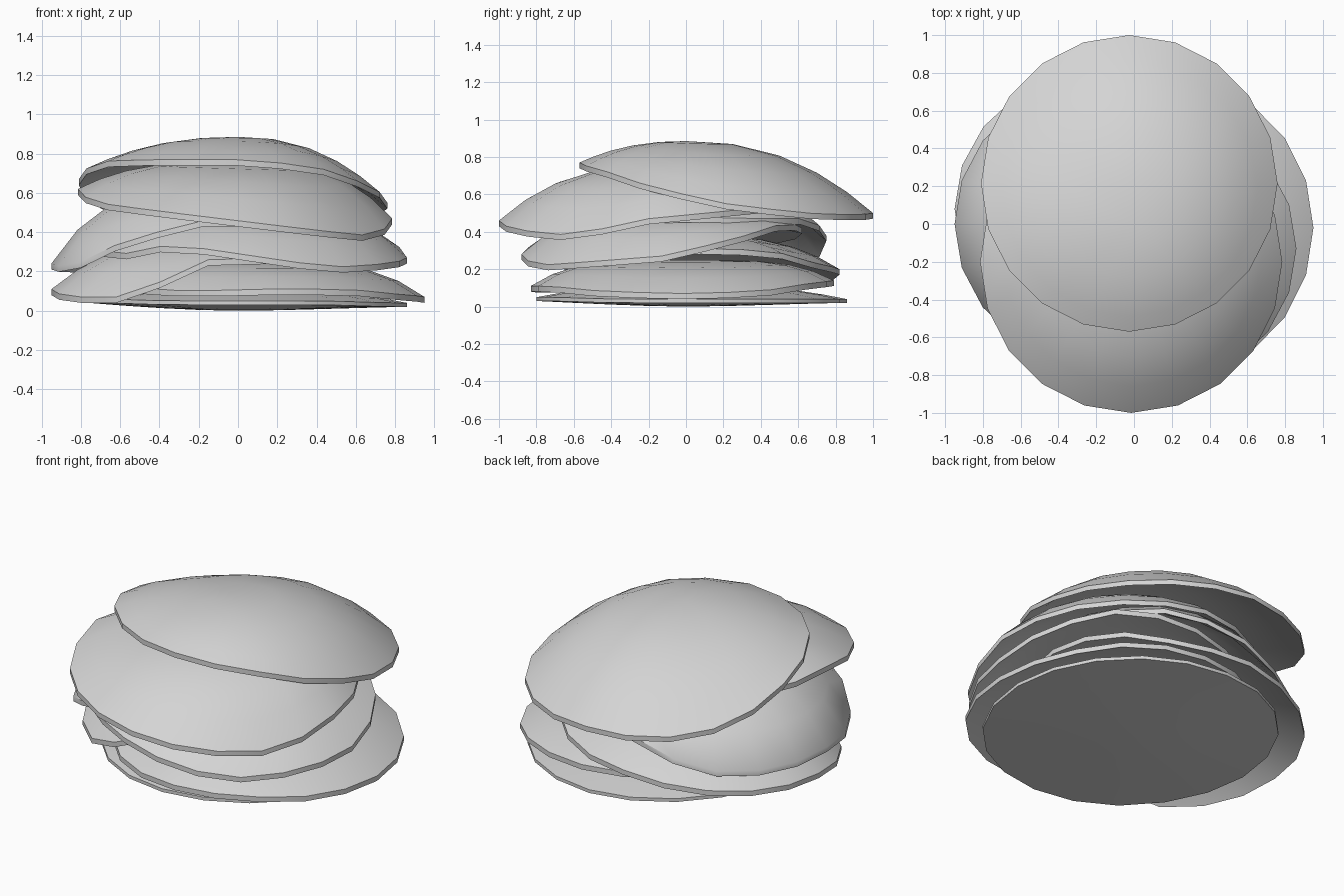
import bpy, bmesh, math

cube = bpy.data.objects.get("Cube")
if cube:
    bpy.data.objects.remove(cube)

SIDES = 20
RINGS = (0.25, 0.5, 0.7, 0.86, 1.0)

# One plain grey for the whole pile
grey = bpy.data.materials.new("light_grey")
grey.use_nodes = True
colour = (0.66, 0.66, 0.66, 1)
grey.diffuse_color = colour
grey.node_tree.nodes["Principled BSDF"].inputs["Base Color"].default_value = colour


def rim_height(heights, angle):
    """Blend between rim heights (hundredths) spaced evenly around the disc."""
    count = len(heights)
    place = angle / math.tau * count
    low = int(place + 1e-6) % count
    mix = max(0, place - int(place + 1e-6))
    return (heights[low] * (1 - mix) + heights[(low + 1) % count] * mix) / 100


def draped_disc(name, centre, radii, crown, droop, heights, core=0.1, rim=0.03):
    """A lens-shaped disc with its crown over the pile's middle, sagging to an uneven rim."""
    bm = bmesh.new()

    def surface(underside):
        drop = core if underside else 0
        middle = bm.verts.new((0, 0, crown - drop))
        rings = []
        for r in RINGS:
            ring = []
            for i in range(SIDES):
                angle = math.tau * i / SIDES
                edge = rim_height(heights, angle)
                z = crown + (edge - crown) * r ** droop
                if underside:
                    z -= rim + (core - rim) * (1 - r * r)
                ring.append(bm.verts.new((r * (centre[0] + radii[0] * math.cos(angle)),
                                          r * (centre[1] + radii[1] * math.sin(angle)), z)))
            rings.append(ring)
        for i in range(SIDES):
            j = (i + 1) % SIDES
            bm.faces.new((middle, rings[0][i], rings[0][j]))
            for a, b in zip(rings, rings[1:]):
                bm.faces.new((a[i], b[i], b[j], a[j]))
        return rings[-1]

    top, bottom = surface(False), surface(True)
    for i in range(SIDES):
        j = (i + 1) % SIDES
        bm.faces.new((top[i], bottom[i], bottom[j], top[j]))
    bmesh.ops.recalc_face_normals(bm, faces=bm.faces)
    mesh = bpy.data.meshes.new(name)
    bm.to_mesh(mesh)
    bm.free()
    mesh.materials.append(grey)
    disc = bpy.data.objects.new(name, mesh)
    bpy.context.collection.objects.link(disc)
    bpy.ops.object.select_all(action="DESELECT")
    disc.select_set(True)
    bpy.context.view_layer.objects.active = disc
    bpy.ops.object.shade_smooth_by_angle(angle=math.radians(40))


# Pile from the ground up; rim heights run counterclockwise from the left side (+x)
draped_disc("bottom_disc", (0.05, 0.03), (0.81, 0.83), 0.12, 2.3,
            [4, 4, 4, 4, 5, 6, 6, 6, 5, 5, 5, 4], core=0.12, rim=0.02)
draped_disc("second_disc", (0.15, -0.02), (0.8, 0.81), 0.25, 4,
            [7, 8, 13, 14, 15, 15, 14, 12, 10, 11, 11, 8])
draped_disc("third_disc", (-0.15, 0.08), (0.8, 0.74), 0.38, 3,
            [31, 30, 22, 20, 15, 12, 11, 7, 7, 26, 27, 29])
draped_disc("fourth_disc", (0.07, -0.13), (0.79, 0.75), 0.5, 4,
            [27, 36, 45, 42, 37, 35, 34, 28, 34, 28, 22, 24])
draped_disc("fifth_disc", (-0.17, 0), (0.78, 0.75), 0.62, 4,
            [48, 47, 47, 38, 24, 22, 24, 22, 36, 46, 46, 47])
draped_disc("sixth_disc", (-0.015, -0.2), (0.8, 0.8), 0.76, 3,
            [47, 51, 54, 58, 58, 60, 62, 55, 51, 46, 41, 38])
draped_disc("top_disc", (-0.025, 0.215), (0.785, 0.785), 0.885, 2.3,
            [55, 50, 49, 50, 49, 54, 67, 76, 77, 77, 74, 64])
